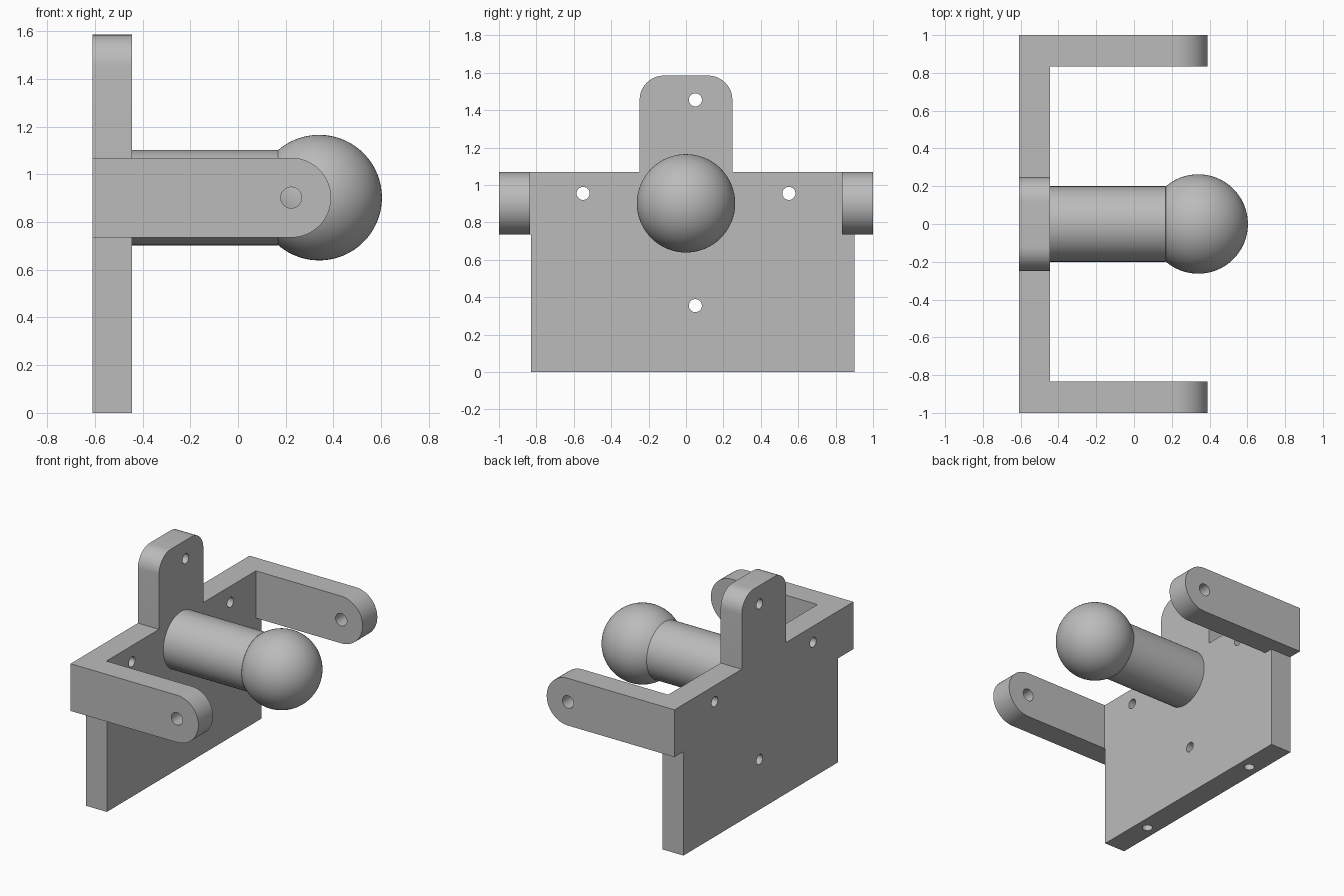
import bpy
import bmesh
from math import pi, sin, cos, radians
from mathutils import Vector, Matrix

cube = bpy.data.objects.get("Cube")
if cube:
    bpy.data.objects.remove(cube, do_unlink=True)

# Single material
grey = bpy.data.materials.new("plain grey")
grey.use_nodes = True
colour = (0.5, 0.5, 0.5, 1)
grey.diffuse_color = colour
grey.node_tree.nodes["Principled BSDF"].inputs["Base Color"].default_value = colour

# Main dimensions
BACK, FACE = -0.61, -0.445          # plate thickness along x
AXIS_Z = 0.902                      # height of arm and post axes
ARM_R = 0.167                       # half height of the arms
LOW, HIGH = AXIS_Z - ARM_R, AXIS_Z + ARM_R
PIVOT_X = 0.39 - ARM_R


def add_object(name, bm):
    bmesh.ops.recalc_face_normals(bm, faces=bm.faces)
    mesh = bpy.data.meshes.new(name)
    bm.to_mesh(mesh)
    bm.free()
    mesh.materials.append(grey)
    obj = bpy.data.objects.new(name, mesh)
    bpy.context.collection.objects.link(obj)
    return obj


def arc(cx, cy, r, start, end, steps):
    angles = [radians(start + (end - start) * i / steps) for i in range(steps + 1)]
    return [(cx + r * cos(a), cy + r * sin(a)) for a in angles]


def extrude(name, points, offset):
    bm = bmesh.new()
    face = bm.faces.new([bm.verts.new(p) for p in points])
    out = bmesh.ops.extrude_face_region(bm, geom=[face])
    moved = [v for v in out["geom"] if isinstance(v, bmesh.types.BMVert)]
    bmesh.ops.translate(bm, verts=moved, vec=offset)
    return add_object(name, bm)


def boolean(target, tool, operation):
    tool.hide_render = True
    mod = target.modifiers.new(operation, "BOOLEAN")
    mod.operation, mod.object, mod.solver = operation, tool, "EXACT"
    bpy.context.view_layer.objects.active = target
    bpy.ops.object.modifier_apply(modifier=mod.name)
    bpy.data.objects.remove(tool, do_unlink=True)


def smooth(obj):
    bpy.ops.object.select_all(action="DESELECT")
    obj.select_set(True)
    bpy.context.view_layer.objects.active = obj
    bpy.ops.object.shade_smooth_by_angle(angle=radians(30))


# Back plate with side wings and a rounded top tab
TAB, TOP, R = 0.248, 1.585, 0.13
outline = [(-0.83, 0), (0.9, 0), (0.9, LOW), (1, LOW), (1, HIGH), (TAB, HIGH)]
outline += arc(TAB - R, TOP - R, R, 0, 90, 12)
outline += arc(R - TAB, TOP - R, R, 90, 180, 12)
outline += [(-TAB, HIGH), (-1, HIGH), (-1, LOW), (-0.83, LOW)]
bracket = extrude("mounting_bracket", [(BACK, y, z) for y, z in outline],
                  (FACE - BACK, 0, 0))

# Side arms with round ends
for y in (-1, 0.835):
    side = [(-0.5, HIGH), (-0.5, LOW)] + arc(PIVOT_X, AXIS_Z, ARM_R, -90, 90, 32)
    arm = extrude("side_arm", [(x, y, z) for x, z in side], (0, 0.165, 0))
    boolean(bracket, arm, "UNION")

# Drilled holes: plate, bottom edge and arm pivots
bm = bmesh.new()


def drill(centre, axis, radius, length):
    turn = Vector((0, 0, 1)).rotation_difference(Vector(axis)).to_matrix().to_4x4()
    bmesh.ops.create_cone(bm, cap_ends=True, segments=32, radius1=radius,
                          radius2=radius, depth=length,
                          matrix=Matrix.Translation(centre) @ turn)


MID = (BACK + FACE) / 2
for y, z in ((0.05, 1.455), (-0.55, 0.955), (0.55, 0.955), (0.05, 0.355)):
    drill((MID, y, z), (1, 0, 0), 0.035, 0.4)
for y in (-0.49, 0.57):
    drill((MID, y, 0), (0, 0, 1), 0.035, 0.6)
for y in (-0.92, 0.92):
    drill((PIVOT_X, y, AXIS_Z), (0, 1, 0), 0.044, 0.4)
boolean(bracket, add_object("hole_cutter", bm), "DIFFERENCE")
smooth(bracket)

# Round post ending in a ball, turned about the x axis
BALL_X, BALL_R, POST_R = 0.34, 0.263, 0.2
profile = [(FACE, 0), (FACE, POST_R), (0.168, POST_R)]
profile += arc(BALL_X, 0, BALL_R, 130.8, 0, 36)
bm = bmesh.new()
verts = [bm.verts.new((x, 0, r)) for x, r in profile]
edges = [bm.edges.new(pair) for pair in zip(verts, verts[1:])]
bmesh.ops.spin(bm, geom=verts + edges, cent=(0, 0, 0), axis=(1, 0, 0),
               angle=2 * pi, steps=64)
bmesh.ops.remove_doubles(bm, verts=bm.verts, dist=0.0005)
post = add_object("ball_post", bm)
post.location.z = AXIS_Z
smooth(post)
